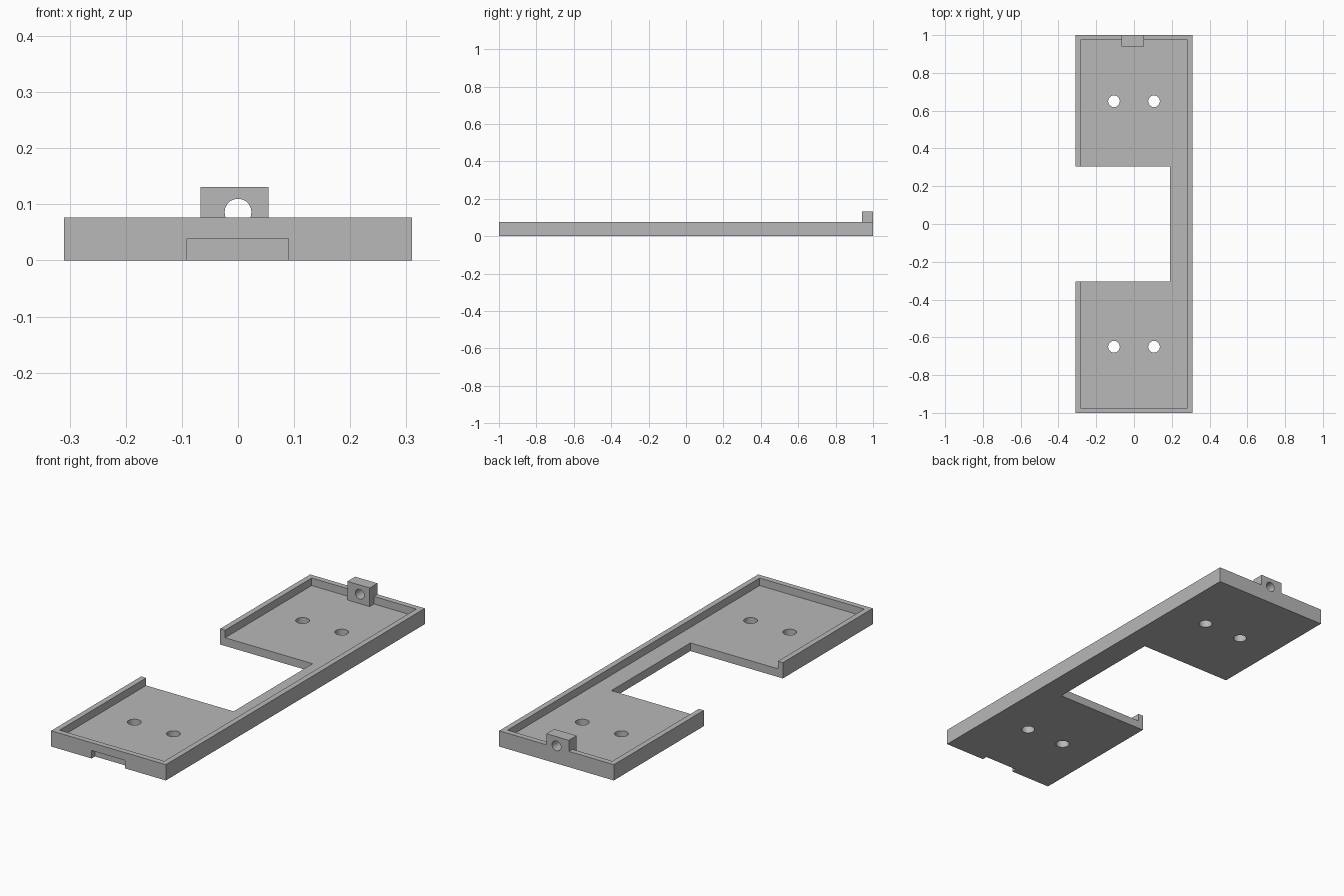
import bpy
import bmesh
from mathutils import Matrix

if "Cube" in bpy.data.objects:
    bpy.data.objects.remove(bpy.data.objects["Cube"], do_unlink=True)

# Main sizes
HALF_X, HALF_Y = 0.31, 1.0
RIM_TOP, FLOOR_TOP = 0.077, 0.04
WALL = 0.027
BAR_X, GAP_Y = 0.19, 0.305

grey = bpy.data.materials.new("plain grey")
grey.use_nodes = True
colour = (0.48, 0.48, 0.48, 1)
grey.diffuse_color = colour
grey.node_tree.nodes["Principled BSDF"].inputs["Base Color"].default_value = colour


def add_object(name, bm):
    bmesh.ops.recalc_face_normals(bm, faces=bm.faces)
    mesh = bpy.data.meshes.new(name)
    bm.to_mesh(mesh)
    bm.free()
    mesh.materials.append(grey)
    obj = bpy.data.objects.new(name, mesh)
    bpy.context.collection.objects.link(obj)
    return obj


def prism(name, outline, z0, z1):
    bm = bmesh.new()
    face = bm.faces.new([bm.verts.new((x, y, z0)) for x, y in outline])
    top = bmesh.ops.extrude_face_region(bm, geom=[face])["geom"]
    verts = [v for v in top if isinstance(v, bmesh.types.BMVert)]
    bmesh.ops.translate(bm, vec=(0, 0, z1 - z0), verts=verts)
    return add_object(name, bm)


def box(name, x0, x1, y0, y1, z0, z1):
    return prism(name, [(x0, y0), (x1, y0), (x1, y1), (x0, y1)], z0, z1)


def cylinder(name, centre, radius, depth, along_y=False):
    bm = bmesh.new()
    turn = Matrix.Rotation(1.570796 if along_y else 0, 4, "X")
    bmesh.ops.create_cone(bm, cap_ends=True, segments=20, radius1=radius,
                          radius2=radius, depth=depth,
                          matrix=Matrix.Translation(centre) @ turn)
    return add_object(name, bm)


def combine(target, tool, operation):
    mod = target.modifiers.new(tool.name, "BOOLEAN")
    mod.operation, mod.solver, mod.object = operation, "EXACT", tool
    bpy.context.view_layer.update()
    graph = bpy.context.evaluated_depsgraph_get()
    mesh = bpy.data.meshes.new_from_object(target.evaluated_get(graph))
    target.modifiers.clear()
    target.data = mesh
    bpy.data.objects.remove(tool, do_unlink=True)


# C-shaped tray body
tray = prism("tray", [(-HALF_X, -HALF_Y), (HALF_X, -HALF_Y), (HALF_X, HALF_Y),
                      (-HALF_X, HALF_Y), (-HALF_X, GAP_Y), (BAR_X, GAP_Y),
                      (BAR_X, -GAP_Y), (-HALF_X, -GAP_Y)], 0, RIM_TOP)

# Recess that leaves the outer rim
inner_x, inner_y = HALF_X - WALL, HALF_Y - WALL
combine(tray, box("recess", -inner_x, inner_x, -inner_y, inner_y,
                  FLOOR_TOP, 0.2), "DIFFERENCE")

# Tab on the back rim, reaching down to the floor
combine(tray, box("back_tab", -0.067, 0.054, 0.94, HALF_Y, 0.02, 0.131), "UNION")
combine(tray, cylinder("tab_hole", (0, 0.97, 0.086), 0.024, 0.2, True), "DIFFERENCE")

# Slot under the front rim
combine(tray, box("front_slot", -0.091, 0.09, -1.1, 0.026 - HALF_Y,
                  -0.1, 0.039), "DIFFERENCE")

# Screw holes, two in each pad
for x in (-0.106, 0.106):
    for y in (-0.65, 0.65):
        combine(tray, cylinder("screw_hole", (x, y, 0), 0.031, 0.3), "DIFFERENCE")

# Flat faces with smooth hole walls
bpy.ops.object.select_all(action="DESELECT")
tray.select_set(True)
bpy.context.view_layer.objects.active = tray
bpy.ops.object.shade_smooth_by_angle(angle=0.5)
